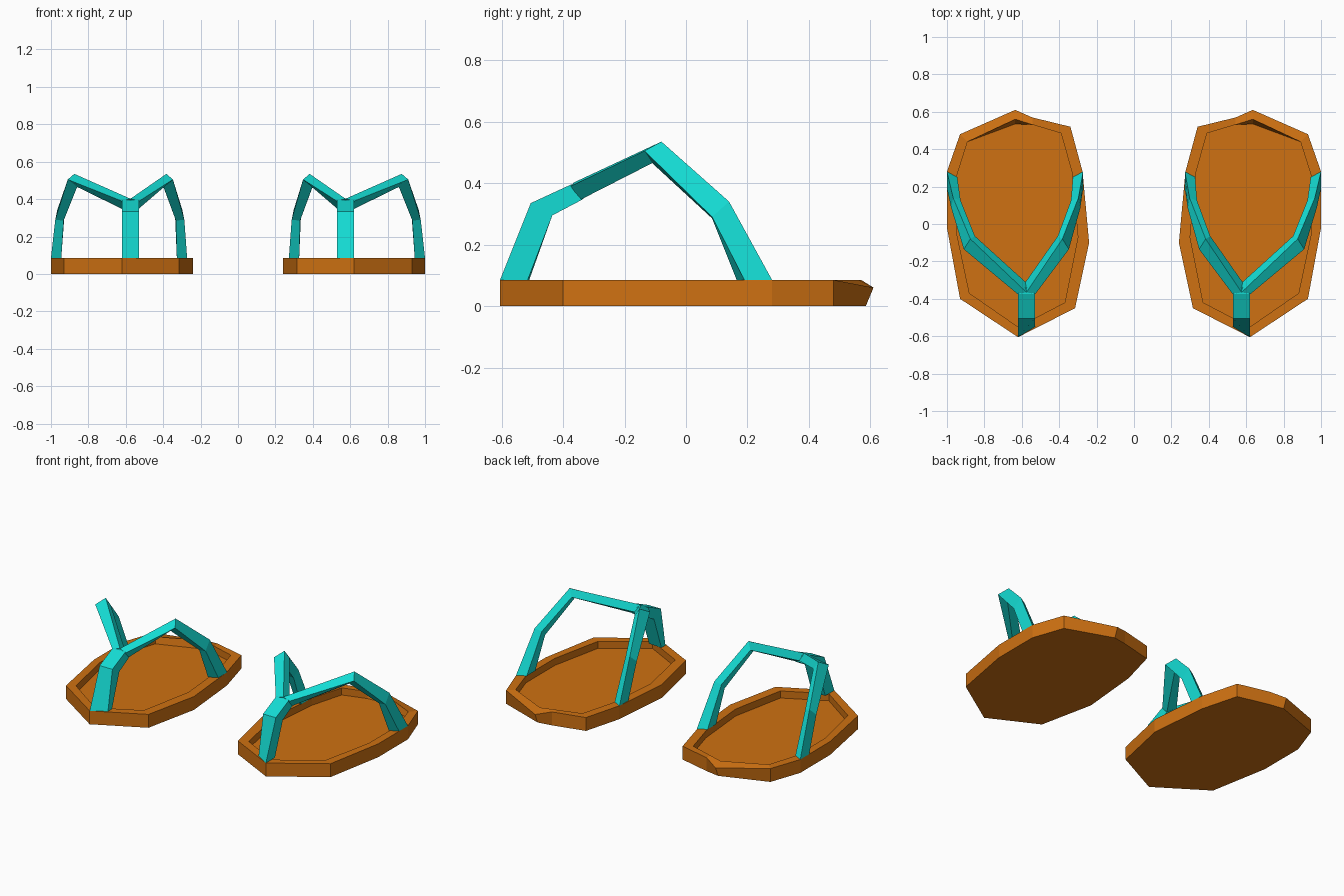
import bpy, bmesh

cube = bpy.data.objects.get("Cube")
if cube:
    bpy.data.objects.remove(cube, do_unlink=True)


def make_material(name, colour):
    mat = bpy.data.materials.new(name)
    mat.use_nodes = True
    mat.diffuse_color = colour
    mat.node_tree.nodes["Principled BSDF"].inputs["Base Color"].default_value = colour
    return mat


orange = make_material("sole orange", (0.62, 0.165, 0.006, 1))
cyan = make_material("strap cyan", (0.007, 0.72, 0.66, 1))


def loft(name, rings, mat, side):
    """Skin a list of equal-length rings, cap both ends, flip x for the right foot."""
    bm = bmesh.new()
    loops = [[bm.verts.new((x * side, y, z)) for x, y, z in ring] for ring in rings]
    n = len(loops[0])
    for a, b in zip(loops, loops[1:]):
        for i in range(n):
            j = (i + 1) % n
            bm.faces.new((a[i], a[j], b[j], b[i]))
    bm.faces.new(loops[0])
    bm.faces.new(loops[-1])
    bmesh.ops.recalc_face_normals(bm, faces=bm.faces)
    mesh = bpy.data.meshes.new(name)
    bm.to_mesh(mesh)
    bm.free()
    mesh.materials.append(mat)
    obj = bpy.data.objects.new(name, mesh)
    bpy.context.collection.objects.link(obj)


TOP, FLOOR = 0.085, 0.04

# Sole outline and its inset rim; the first point is the heel
outer = [(.635, .61), (.93, .48), (1, .28), (1, -.02), (.93, -.4), (.62, -.605),
         (.315, -.45), (.24, -.1), (.275, .28), (.34, .52), (.545, .57)]
inner = [(.635, .56), (.89, .44), (.95, .25), (.95, -.04), (.88, -.37), (.62, -.55),
         (.37, -.42), (.3, -.07), (.33, .27), (.39, .485), (.54, .53)]


def level(points, z, heel_y, heel_z):
    return [(points[0][0], heel_y, heel_z)] + [(x, y, z) for x, y in points[1:]]


sole = [level(outer, 0, .585, 0), level(outer, TOP, .61, .06),
        level(inner, TOP, .56, TOP), level(inner, FLOOR, .535, FLOOR)]

# Side strap sections: (inset from outer edge, y, z)
sections = [
    [(0, .28, TOP), (0, .19, TOP), (.055, .165, TOP), (.055, .25, TOP)],
    [(.01, .14, .34), (0, .085, .29), (.045, .085, .285), (.05, .125, .325)],
    [(.035, -.08, .535), (0, -.135, .505), (.05, -.11, .465), (.06, -.065, .49)]]
outer_edges = (1.0, .977, .91)
inner_edges = (.272, .287, .348)


def side_strap(edges, way):
    rings = [[(e - way * t, y, z) for t, y, z in sec] for e, sec in zip(edges, sections)]
    rings.append([(.575, -.365, .402), (.575 + way * .047, -.375, .39),
                  (.575 + way * .04, -.345, .345), (.58, -.31, .375)])
    return rings


# Toe post sections
x0, x1 = .53, .62
post = [[(x1, -.605, TOP), (x0, -.55, TOP), (x0, -.51, TOP), (x1, -.515, TOP)],
        [(x1, -.505, .335), (x0, -.505, .335), (x0, -.435, .295), (x1, -.435, .295)],
        [(x1, -.375, .395), (x0, -.375, .395), (x0, -.34, .345), (x1, -.34, .345)],
        [(.59, -.34, .395), (.56, -.34, .395), (.56, -.32, .36), (.59, -.32, .36)]]

for label, side in (("left", 1), ("right", -1)):
    loft(label + "_sole", sole, orange, side)
    loft(label + "_toe_post", post, cyan, side)
    loft(label + "_outer_strap", side_strap(outer_edges, 1), cyan, side)
    loft(label + "_inner_strap", side_strap(inner_edges, -1), cyan, side)
